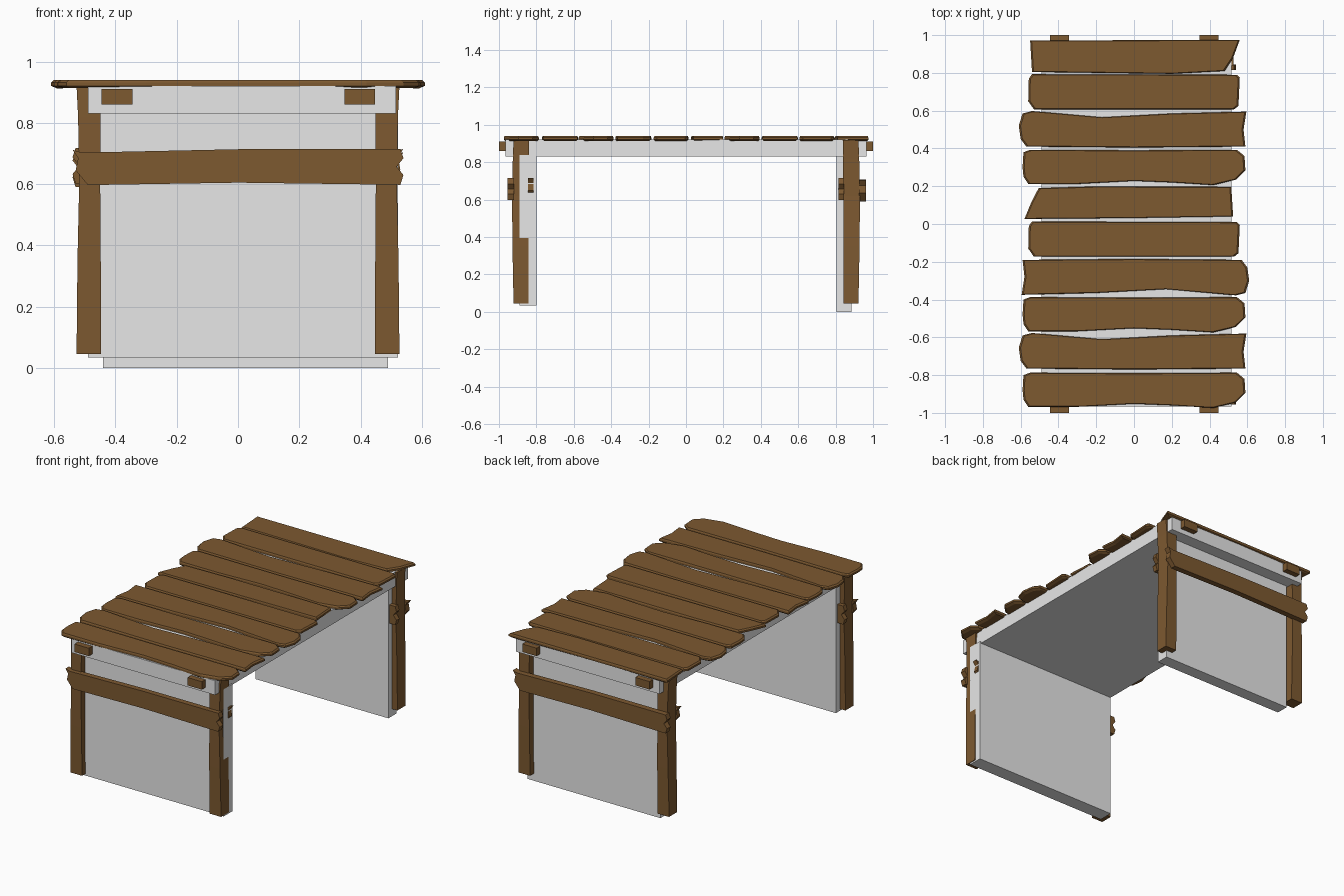
import bpy, bmesh


def material(name, rgb):
    m = bpy.data.materials.new(name)
    m.diffuse_color = (*rgb, 1)
    return m


WOOD = material("brown wood", (0.205, 0.10, 0.03))
GREY = material("pale grey", (0.8, 0.8, 0.8))


def loft(name, rings, mat):
    """Skin a stack of equal-length point rings and cap both ends."""
    bm = bmesh.new()
    vs = [[bm.verts.new(p) for p in r] for r in rings]
    n = len(rings[0])
    for a, b in zip(vs, vs[1:]):
        for i in range(n):
            j = (i + 1) % n
            bm.faces.new((a[i], a[j], b[j], b[i]))
    bm.faces.new(vs[0][::-1])
    bm.faces.new(vs[-1])
    bmesh.ops.recalc_face_normals(bm, faces=bm.faces)
    me = bpy.data.meshes.new(name)
    bm.to_mesh(me)
    bm.free()
    me.materials.append(mat)
    ob = bpy.data.objects.new(name, me)
    bpy.context.collection.objects.link(ob)
    return ob


def rect(x0, x1, y0, y1, z):
    return [(x0, y0, z), (x1, y0, z), (x1, y1, z), (x0, y1, z)]


def box(name, x0, x1, y0, y1, z0, z1, mat):
    return loft(name, [rect(x0, x1, y0, y1, z) for z in (z0, z1)], mat)


# Grey slab and end panels
box("top_slab", -0.49, 0.515, -0.965, 0.965, 0.83, 0.921, GREY)
box("front_panel", -0.49, 0.523, -0.89, -0.80, 0.035, 0.84, GREY)
box("back_panel", -0.44, 0.49, 0.805, 0.885, 0.0, 0.84, GREY)

# Tabletop plank outlines, relative to each plank's centre line
WAVY = [(-0.56, -0.088), (-0.3, -0.088), (0, -0.072), (0.2, -0.08), (0.42, -0.094),
        (0.54, -0.065), (0.59, -0.015), (0.585, 0.06), (0.545, 0.093), (0, 0.09),
        (-0.55, 0.093), (-0.585, 0.08), (-0.59, 0), (-0.585, -0.05)]
NOTCHED = [(-0.57, -0.09), (0, -0.095), (0.59, -0.09), (0.58, 0), (0.595, 0.095),
           (0.2, 0.085), (-0.17, 0.065), (-0.54, 0.098), (-0.59, 0.085),
           (-0.61, 0.02), (-0.60, -0.05)]
PLAIN = [(-0.53, -0.093), (0.53, -0.093), (0.553, -0.075), (0.56, 0.075), (0.545, 0.09),
         (-0.54, 0.093), (-0.557, 0.07), (-0.56, -0.05)]
SLANTED = [(-0.58, -0.075), (0, -0.07), (0.525, -0.062), (0.515, 0.095),
           (-0.2, 0.097), (-0.505, 0.088), (-0.545, 0.01)]


def turned(outline):
    return [(-x, -y) for x, y in outline]


LAST = [(-0.54, -0.085), (0.2, -0.095), (0.48, -0.08), (0.525, -0.01),
        (0.56, 0.085), (0, 0.083), (-0.55, 0.082)]
planks = [(-0.88, WAVY), (-0.675, NOTCHED), (-0.48, WAVY), (-0.28, turned(NOTCHED)),
          (-0.08, PLAIN), (0.102, SLANTED), (0.30, WAVY), (0.50, NOTCHED),
          (0.70, PLAIN), (0.89, LAST)]
for i, (cy, outline) in enumerate(planks):
    rings = []
    for z, sx, sy in ((0.913, 0.97, 0.92), (0.921, 1, 1), (0.932, 1, 1), (0.94, 0.985, 0.96)):
        # Undersides rise a little towards the middle
        rings.append([(x * sx, cy + y * sy,
                       z + (0.007 * (1 - abs(x) / 0.6) if z < 0.92 else 0))
                      for x, y in outline])
    loft(f"plank_{i + 1}", rings, WOOD)

# Two long beams under the planks
for side, x0, x1 in (("left", -0.445, -0.345), ("right", 0.347, 0.447)):
    box(f"{side}_beam", x0, x1, -1, 1, 0.86, 0.91, WOOD)

# Slightly waisted legs
for side, s in (("left", -1), ("right", 1)):
    for end, e in (("front", -1), ("back", 1)):
        rings = []
        for z, xi, xo, yi, yo in ((0.045, 0.447, 0.527, 0.843, 0.922),
                                  (0.35, 0.448, 0.524, 0.842, 0.928),
                                  (0.62, 0.45, 0.518, 0.841, 0.93),
                                  (0.82, 0.449, 0.522, 0.84, 0.926),
                                  (0.92, 0.448, 0.527, 0.838, 0.922)):
            rings.append(rect(s * xi, s * xo, e * yi, e * yo, z))
        loft(f"{end}_{side}_leg", rings, WOOD)

# Splintered cross rails on both faces of the legs
RAIL = [(-0.49, 0.597), (0, 0.605), (0.53, 0.598), (0.54, 0.63), (0.518, 0.657),
        (0.54, 0.685), (0.53, 0.715), (0, 0.714), (-0.51, 0.703), (-0.54, 0.712),
        (-0.522, 0.685), (-0.53, 0.645)]
for name, y0, y1, dz, s in (("front_outer_rail", -0.955, -0.92, 0, 1),
                            ("front_inner_rail", -0.845, -0.815, 0.003, -1),
                            ("back_inner_rail", 0.815, 0.845, 0.0, 1),
                            ("back_outer_rail", 0.925, 0.962, -0.008, -1)):
    loft(name, [[(s * x, y, z + dz) for x, z in RAIL] for y in (y0, y1)], WOOD)
